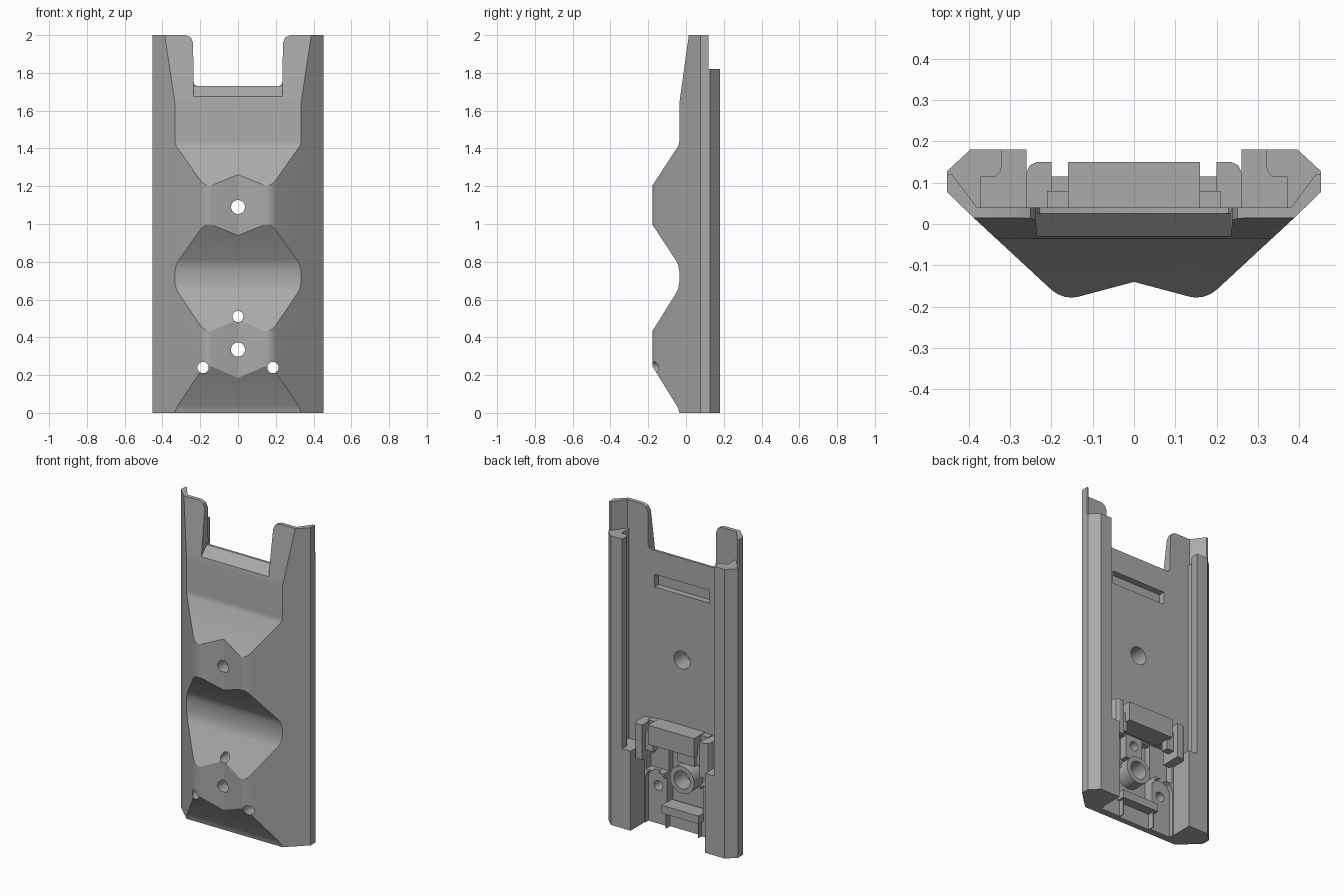
import bpy, math
from mathutils import Vector

cube = bpy.data.objects.get("Cube")
if cube:
    bpy.data.objects.remove(cube, do_unlink=True)

grey = bpy.data.materials.new("plain_grey")
grey.use_nodes = True
COLOUR = (0.4, 0.4, 0.4, 1)
grey.diffuse_color = COLOUR
grey.node_tree.nodes["Principled BSDF"].inputs["Base Color"].default_value = COLOUR


def prism(name, pts, axis, lo, hi):
    """Extrude a 2D outline along an axis: x takes (y, z), y takes (x, z), z takes (x, y)."""
    place = {"x": lambda a, b, h: (h, a, b),
             "y": lambda a, b, h: (a, h, b),
             "z": lambda a, b, h: (a, b, h)}[axis]
    n = len(pts)
    verts = [place(a, b, h) for h in (lo, hi) for a, b in pts]
    faces = [list(range(n)), list(range(n, 2 * n))]
    faces += [[i, (i + 1) % n, n + (i + 1) % n, n + i] for i in range(n)]
    mesh = bpy.data.meshes.new(name)
    mesh.from_pydata(verts, [], faces)
    obj = bpy.data.objects.new(name, mesh)
    bpy.context.collection.objects.link(obj)
    bpy.context.view_layer.objects.active = obj
    bpy.ops.object.mode_set(mode="EDIT")
    bpy.ops.mesh.select_all(action="SELECT")
    bpy.ops.mesh.normals_make_consistent(inside=False)
    bpy.ops.object.mode_set(mode="OBJECT")
    mesh.materials.append(grey)
    return obj


def mirrored(half):
    """Close a right-hand outline by mirroring it in x."""
    return half + [(-a, b) for a, b in reversed(half) if abs(a) > 1e-6]


def box(name, x0, x1, y0, y1, z0, z1):
    return prism(name, [(x0, y0), (x1, y0), (x1, y1), (x0, y1)], "z", z0, z1)


def rod(name, x, z, r, y0, y1):
    ring = [(x + r * math.cos(t * math.pi / 16), z + r * math.sin(t * math.pi / 16))
            for t in range(32)]
    return prism(name, ring, "y", y0, y1)


def combine(target, tool, operation="DIFFERENCE"):
    mod = target.modifiers.new("combine", "BOOLEAN")
    mod.operation, mod.solver, mod.object = operation, "EXACT", tool
    bpy.context.view_layer.objects.active = target
    bpy.ops.object.modifier_apply(modifier=mod.name)
    bpy.data.objects.remove(tool, do_unlink=True)


# Body: plan outline crossed with the bumpy side outline
plan = mirrored([(0, -.14), (.135, -.176), (.15, -.178), (.168, -.176), (.186, -.169), (.2, -.159),
                 (.388, .015), (.452, .077), (.452, .128), (.396, .18)])
body = prism("body", plan, "z", 0, 2)
side = [(.3, -.1), (.3, 2.1), (.029, 2.1), (.015, 2), (-.031, 1.67), (-.035, 1.64), (-.035, 1.44),
        (-.037, 1.425), (-.043, 1.41), (-.18, 1.2), (-.18, 1), (-.055, .81), (-.042, .785),
        (-.036, .755), (-.034, .72), (-.036, .685), (-.042, .655), (-.055, .63), (-.18, .43),
        (-.18, .25), (-.05, .04), (-.04, .02), (-.035, 0), (-.035, -.1)]
combine(body, prism("side_outline", side, "x", -1, 1), "INTERSECT")

# Rail channel, open ears above it, and the narrow gap between the lower blocks
channel = mirrored([(.37, .04), (.37, .115), (.335, .115), (.323, .128), (.32, .14), (.32, .3)])
combine(body, prism("channel", channel, "z", .5, 1.9))
ears = mirrored([(.38, .04), (.44, .12), (.5, .12), (.5, .3)])
combine(body, prism("ear_space", ears, "z", 1.82, 2.1))
combine(body, box("lower_gap", -.26, .26, .04, .3, -.1, .6))

# Top notch with rounded corners and a sloped front lip
notch = mirrored([(.215, 1.73), (.229, 1.736), (.235, 1.75), (.238, 1.96), (.25, 1.988),
                  (.278, 2), (.278, 2.1)])
combine(body, prism("notch", notch, "y", -.5, .5))
lip = [(-.05, 1.655), (.025, 1.73), (.025, 1.8), (-.3, 1.8), (-.3, 1.655)]
combine(body, prism("notch_lip", lip, "x", -.235, .235))

# Slot and stepped recesses in the back
combine(body, box("slot", -.19, .19, 0, .2, 1.5, 1.58))
combine(body, box("recess_wide", -.25, .25, -.01, .2, .34, .57))
combine(body, box("recess_centre", -.125, .125, -.05, .2, .14, .56))
combine(body, box("recess_foot", -.11, .11, 0, .2, -.1, .1))
for s in (-1, 1):
    pad = mirrored([(.07, -.1), (.07, .29), (.05, .325), (.02, .34)])
    pad = [(a + s * .185, b) for a, b in pad]
    combine(body, prism("pad_recess", pad, "y", .01, .2))

# Raised fittings inside the recess
combine(body, rod("screw_boss", 0, .335, .085, -.08, .04), "UNION")
combine(body, box("foot_bar", -.13, .13, -.04, .06, .1, .15), "UNION")
bar = mirrored([(.16, .02), (.16, .15)])
combine(body, prism("clip_bar", bar, "z", .56, .68), "UNION")
combine(body, box("clip_web", -.21, .21, .02, .08, .57, .675), "UNION")
combine(body, box("clip_tab", -.06, .06, -.06, .0, .42, .58), "UNION")
for s in (-1, 1):
    arm = [(.2, .02), (.2, .15), (.235, .15), (.252, .142), (.26, .125), (.26, .02)]
    combine(body, prism("clip_arm", [(s * a, b) for a, b in arm], "z", .45, .67), "UNION")
    combine(body, box("clip_hook", min(s * .15, s * .21), max(s * .15, s * .21),
                      .07, .115, .5, .62), "UNION")

# Screw holes, the two main ones wider at the back
for x, z, r in ((0, 1.09, .037), (0, .335, .037), (0, .51, .029), (.185, .24, .03), (-.185, .24, .03)):
    combine(body, rod("hole", x, z, r, -.5, .06))
for z in (1.09, .335):
    combine(body, rod("counterbore", 0, z, .056, -.07, .3))

bpy.ops.object.select_all(action="DESELECT")
body.select_set(True)
bpy.context.view_layer.objects.active = body
bpy.ops.object.shade_smooth_by_angle(angle=math.radians(25))
